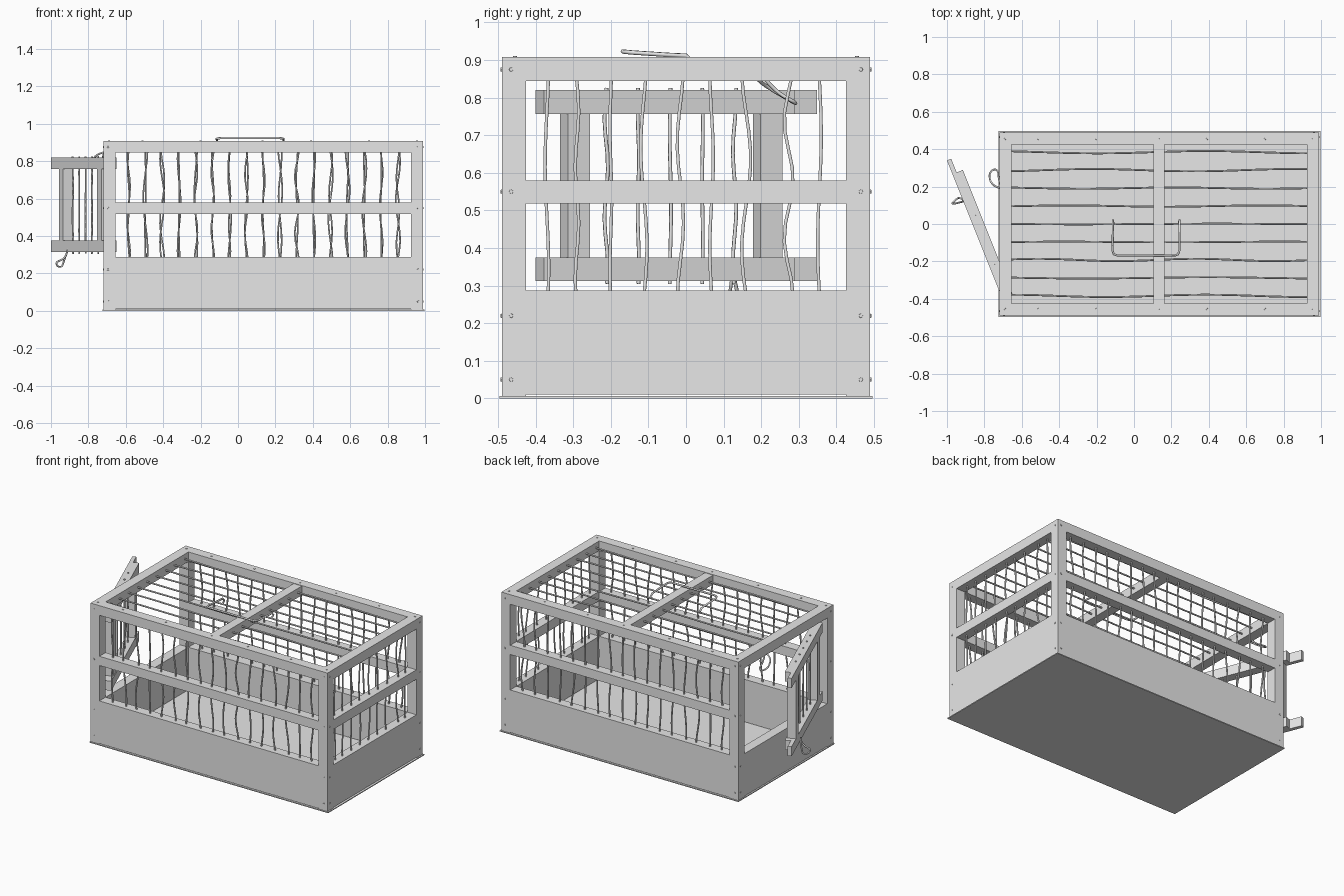
import bpy, bmesh, math, random
from mathutils import Vector, Matrix

if "Cube" in bpy.data.objects:
    bpy.data.objects.remove(bpy.data.objects["Cube"])

random.seed(4)
grey = bpy.data.materials.new("plain grey")
grey.diffuse_color = (0.8, 0.8, 0.8, 1)
grey.use_nodes = True
grey.node_tree.nodes["Principled BSDF"].inputs["Base Color"].default_value = grey.diffuse_color


def add(name, mesh):
    mesh.materials.clear()
    mesh.materials.append(grey)
    ob = bpy.data.objects.new(name, mesh)
    bpy.context.collection.objects.link(ob)
    return ob


def prism(name, outline, z0, z1, mat=Matrix()):
    bm = bmesh.new()
    f = bm.faces.new([bm.verts.new((x, y, z0)) for x, y in outline])
    ext = bmesh.ops.extrude_face_region(bm, geom=[f])["geom"]
    bmesh.ops.translate(bm, vec=(0, 0, z1 - z0),
                        verts=[v for v in ext if isinstance(v, bmesh.types.BMVert)])
    bmesh.ops.recalc_face_normals(bm, faces=bm.faces)
    bm.transform(mat)
    me = bpy.data.meshes.new(name)
    bm.to_mesh(me)
    bm.free()
    return add(name, me)


def box(name, x0, x1, y0, y1, z0, z1, mat=Matrix()):
    return prism(name, [(x0, y0), (x1, y0), (x1, y1), (x0, y1)], z0, z1, mat)


def wires(name, paths, r=0.005, kind='POLY'):
    cu = bpy.data.curves.new(name, 'CURVE')
    cu.dimensions = '3D'
    cu.bevel_depth = r
    cu.bevel_resolution = 1
    cu.use_fill_caps = True
    cu.resolution_u = 5
    for pts in paths:
        s = cu.splines.new(kind)
        s.points.add(len(pts) - 1)
        for p, c in zip(s.points, pts):
            p.co = (*c, 1)
        if kind == 'NURBS':
            s.use_endpoint_u = True
            s.order_u = 3
    tmp = bpy.data.objects.new(name, cu)
    bpy.context.collection.objects.link(tmp)
    deps = bpy.context.evaluated_depsgraph_get()
    me = bpy.data.meshes.new_from_object(tmp.evaluated_get(deps))
    bpy.data.objects.remove(tmp)
    for p in me.polygons:
        p.use_smooth = True
    return add(name, me)


def bent(a, b, side, amp=0.012, n=12):
    """Slightly wavy path from a to b, bending towards side."""
    a, b, side = Vector(a), Vector(b), Vector(side)
    amp *= random.choice([0.2, 0.4, 0.7, 1])
    ph, k = random.uniform(0, 6.28), random.uniform(1, 2)
    return [a.lerp(b, i / n) + side * amp * math.sin(ph + k * math.pi * 2 * i / n)
            for i in range(n + 1)]


X0, X1, Y, T = -0.72, 0.988, 0.49, 0.064      # cage limits and timber size
XI0, XI1, YI = X0 + T, X1 - T, Y - T
TOP, RAIL = 0.908, 0.845

# base sheet
box("base_sheet", -0.725, 0.997, -0.496, 0.496, 0, 0.006)

# corner posts
for xn, x in (("left", X0), ("right", XI1)):
    for yn, y in (("front", -Y), ("back", YI)):
        box(f"{yn}_{xn}_post", x, x + T, y, y + T, 0.006, TOP)

# long sides: top rail, middle rail, bottom panel
for yn, y in (("front", -Y), ("back", YI)):
    box(yn + "_top_rail", XI0, XI1, y, y + T, RAIL, TOP)
    box(yn + "_middle_rail", XI0, XI1, y, y + T, 0.518, 0.578)
    box(yn + "_bottom_panel", XI0, XI1, y, y + T, 0.01, 0.287)

# short ends (the left one is the doorway, without a middle rail)
for xn, x in (("left", X0), ("right", XI1)):
    box(xn + "_top_rail", x, x + T, -YI, YI, RAIL, TOP)
    box(xn + "_bottom_panel", x, x + T, -YI, YI, 0.01, 0.287)
box("right_middle_rail", XI1, X1, -YI, YI, 0.518, 0.58)
box("roof_crossbar", 0.103, 0.162, -YI, YI, RAIL, TOP - 0.003)

# bar wires on the long sides
for yn, y in (("front", -Y + T / 2), ("back", Y - T / 2)):
    wires(yn + "_bars", [bent((-0.585 + 0.09 * i, y, 0.27),
                              (-0.585 + 0.09 * i, y, 0.86), (1, 0, 0)) for i in range(17)])
# bar wires on the right end
wires("right_bars", [bent((0.956, y, 0.27), (0.956, y, 0.86), (0, 1, 0))
                     for y in (-0.37, -0.29, -0.2, -0.112, -0.015, 0.068, 0.16, 0.273, 0.355)])
# bar wires of the roof
wires("roof_bars", [bent((XI0 - 0.02, 0.096 * i, 0.877), (XI1 + 0.02, 0.096 * i, 0.877),
                         (0, 1, 0), 0.009, 20) for i in range(-4, 5)])

# open door, built in its own frame: u along the door, v towards the cage
u, v = Vector((-0.371, 0.928, 0)).normalized(), Vector((0.928, 0.371, 0)).normalized()
door = Matrix(((u.x, v.x, 0, -0.704), (u.y, v.y, 0, -0.40), (0, 0, 1, 0), (0, 0, 0, 1)))
rail = [(0, 0), (0.797, 0), (0.797, 0.024), (0.718, 0.024), (0.718, 0.06), (0, 0.06)]
prism("door_lower_rail", rail, 0.313, 0.375, door)
prism("door_upper_rail", rail, 0.757, 0.82, door)
box("door_hinge_stile", 0.07, 0.133, 0, 0.056, 0.375, 0.757, door)
box("door_free_stile", 0.622, 0.685, 0, 0.056, 0.375, 0.757, door)
wires("door_bars", [[door @ p for p in bent((0.19 + 0.092 * i, 0.03, 0.305),
                                            (0.19 + 0.092 * i, 0.03, 0.826), (1, 0, 0), 0.005)]
                    for i in range(5)])

# wire latch loops on the door and the door frame
wires("door_latch_loop", [[(-0.905, 0.125, 0.35), (-0.915, 0.12, 0.30), (-0.935, 0.115, 0.275),
                           (-0.975, 0.105, 0.26), (-0.965, 0.12, 0.235), (-0.94, 0.14, 0.235),
                           (-0.93, 0.14, 0.27), (-0.912, 0.128, 0.32)]], 0.005, 'NURBS')
wires("frame_latch_loop", [[(-0.71, 0.19, 0.85), (-0.745, 0.20, 0.84), (-0.77, 0.23, 0.82),
                            (-0.775, 0.27, 0.797), (-0.75, 0.295, 0.783), (-0.725, 0.285, 0.79),
                            (-0.725, 0.24, 0.815), (-0.715, 0.21, 0.85)]], 0.005, 'NURBS')

# carrying handle lying on the roof
wires("carry_handle", [[(-0.11, 0.0, 0.878), (-0.113, 0.02, 0.895), (-0.113, 0.0, 0.912),
                        (-0.113, -0.05, 0.914), (-0.115, -0.14, 0.92), (-0.108, -0.162, 0.922),
                        (-0.09, -0.168, 0.923), (0.22, -0.168, 0.923), (0.236, -0.162, 0.922),
                        (0.243, -0.14, 0.92), (0.243, -0.05, 0.914), (0.243, 0.0, 0.912),
                        (0.243, 0.02, 0.895), (0.24, 0.0, 0.878)]], 0.006)


# nail heads in the posts and the roof frame
bm = bmesh.new()


def nail(loc, axis):
    rot = Vector((0, 0, 1)).rotation_difference(Vector(axis)).to_matrix().to_4x4()
    bmesh.ops.create_cone(bm, cap_ends=True, segments=8, radius1=0.006, radius2=0.005,
                          depth=0.006, matrix=Matrix.Translation(loc) @ rot)


for sy in (-1, 1):
    for z in (0.05, 0.22, 0.55, 0.875):
        for x in (X0 + 0.025, X1 - 0.025):
            nail((x, sy * Y, z), (0, sy, 0))
        nail((X0, sy * (Y - 0.025), z), (-1, 0, 0))
        nail((X1, sy * (Y - 0.025), z), (1, 0, 0))
    for x in (X0 + 0.03, -0.51, -0.2, 0.13, 0.39, 0.7, X1 - 0.03):
        nail((x, sy * (Y - 0.035), TOP), (0, 0, 1))
me = bpy.data.meshes.new("nail_heads")
bm.to_mesh(me)
bm.free()
add("nail_heads", me)
